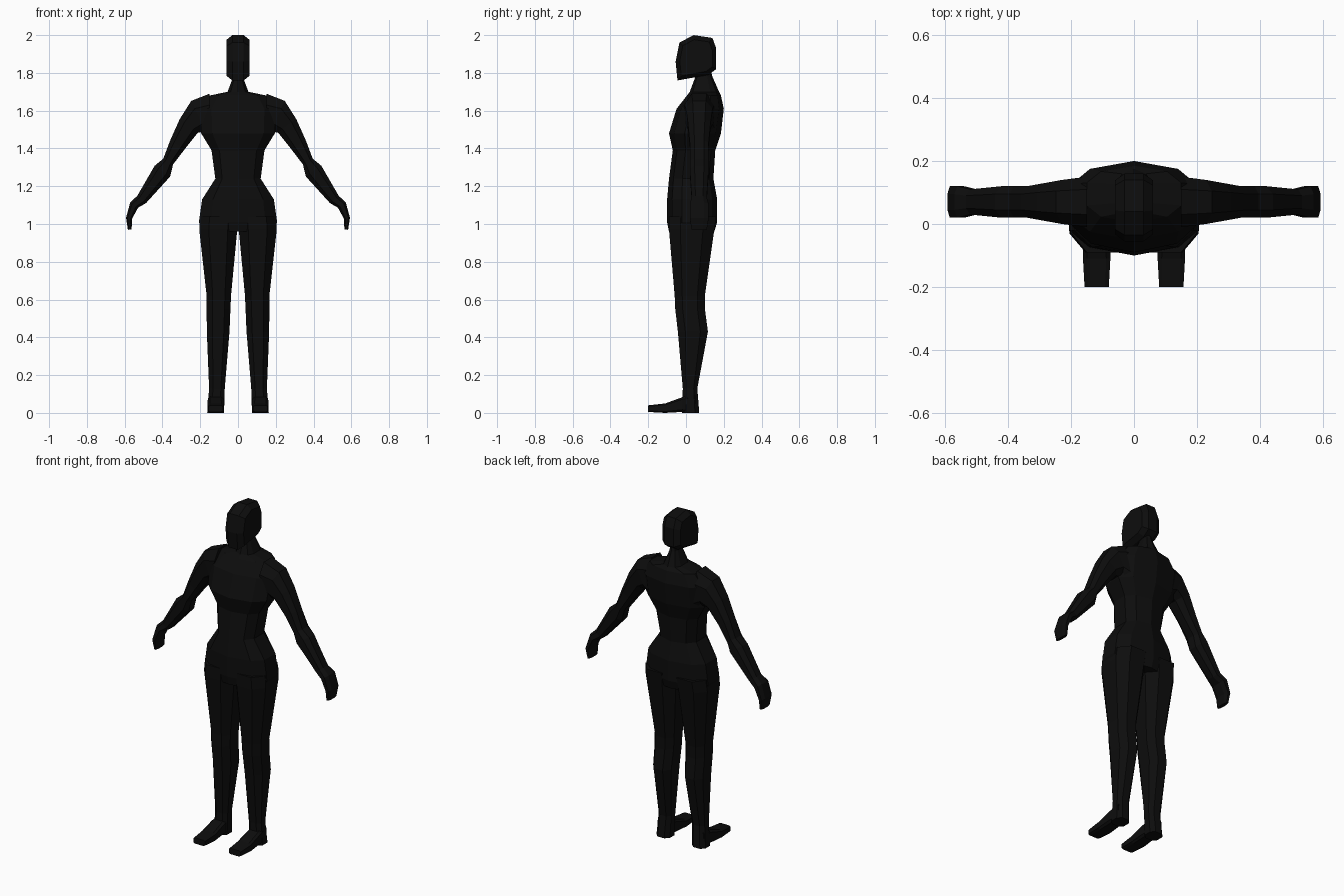
import bpy, bmesh
from mathutils import Vector

default_cube = bpy.data.objects.get("Cube")
if default_cube:
    bpy.data.objects.remove(default_cube, do_unlink=True)

shade = .004
black = bpy.data.materials.new("matte_black")
black.use_nodes = True
black.diffuse_color = (shade, shade, shade, 1)
shader = black.node_tree.nodes["Principled BSDF"]
shader.inputs["Base Color"].default_value = black.diffuse_color


def loft(name, rings, mirrored=False):
    """Skin a closed tube through rings that have equal point counts."""
    bm = bmesh.new()
    loops = [[bm.verts.new(point) for point in ring] for ring in rings]
    for lower, upper in zip(loops, loops[1:]):
        for i in range(len(lower)):
            # Index i - 1 wraps round to the last point of the ring
            bm.faces.new((lower[i - 1], lower[i], upper[i], upper[i - 1]))
    bm.faces.new(loops[0])
    bm.faces.new(loops[-1])
    bmesh.ops.recalc_face_normals(bm, faces=bm.faces)
    mesh = bpy.data.meshes.new(name)
    bm.to_mesh(mesh)
    bm.free()
    mesh.materials.append(black)
    part = bpy.data.objects.new(name, mesh)
    bpy.context.collection.objects.link(part)
    if mirrored:
        mirror = part.modifiers.new("mirror", 'MIRROR')
        mirror.use_mirror_merge = False


def octagon(center, across, along, cut=.5):
    """Rectangle with cut corners, spanned by two half axes."""
    corners = [(1, -cut), (1, cut), (cut, 1), (-cut, 1)]
    corners += [(-a, -b) for a, b in corners]
    return [center + across * a + along * b for a, b in corners]


def torso_ring(height, width, front, back):
    """Ten-sided section with a ridge down the chest and the spine."""
    middle, depth = (front + back) / 2, (back - front) / 2
    side = [(.7, -.8), (1, -.4), (1, .4), (.7, .8)]
    outline = [(0, -1)] + side + [(0, 1)] + [(-a, b) for a, b in reversed(side)]
    return [Vector((a * width, middle + b * depth, height)) for a, b in outline]


def leg_ring(height, inner, outer, front, back):
    center = Vector((inner + outer, front + back, height * 2)) / 2
    return octagon(center, Vector((outer - inner, 0, 0)) / 2,
                   Vector((0, back - front, 0)) / 2)


def foot_ring(y, inner, outer, bottom, top):
    center = Vector((inner + outer, y * 2, bottom + top)) / 2
    return octagon(center, Vector((outer - inner, 0, 0)) / 2,
                   Vector((0, 0, top - bottom)) / 2, cut=.7)


def joint(x, z, radius, depth=.05):
    """Point on the middle line of the arm, with its two half sizes."""
    return Vector((x, .07, z)), radius, depth


def limb_rings(joints):
    """Sections square to the path that runs through the joints."""
    last = len(joints) - 1
    for i, (center, radius, depth) in enumerate(joints):
        before, after = joints[max(i - 1, 0)][0], joints[min(i + 1, last)][0]
        depth_axis = Vector((0, depth, 0))
        outward = depth_axis.cross(before - after).normalized()
        yield octagon(center, outward * -radius, depth_axis)


# Torso from the crotch up to the neck
loft("torso_and_neck", [
    torso_ring(height=.96, width=.19, front=-.09, back=.15),
    torso_ring(height=1.01, width=.207, front=-.1, back=.165),
    torso_ring(height=1.13, width=.19, front=-.1, back=.165),
    torso_ring(height=1.24, width=.12, front=-.09, back=.145),
    torso_ring(height=1.39, width=.14, front=-.07, back=.155),
    torso_ring(height=1.48, width=.195, front=-.09, back=.185),
    torso_ring(height=1.61, width=.2, front=-.05, back=.2),
    torso_ring(height=1.68, width=.15, front=.005, back=.185),
    torso_ring(height=1.7, width=.055, front=.02, back=.175),
    torso_ring(height=1.78, width=.025, front=.05, back=.14),
    torso_ring(height=1.82, width=.025, front=.05, back=.13),
])

# Head as side-on slices, smaller at the outer faces to bevel the rim
head_middle = Vector((0, .055, 1.88))
head_outline = [Vector((0, y, z)) for y, z in (
    (-.045, 1.76), (-.055, 1.86), (-.035, 1.96), (.04, 2),
    (.14, 1.985), (.16, 1.93), (.16, 1.82), (.12, 1.79))]


def head_slice(x, scale):
    offset = Vector((x, 0, 0))
    return [head_middle.lerp(point, scale) + offset for point in head_outline]


loft("head", [
    head_slice(x=-.06, scale=.8), head_slice(x=-.03, scale=1),
    head_slice(x=.03, scale=1), head_slice(x=.06, scale=.8),
])

# Arm from inside the shoulder down to the fingertips
loft("arm_and_hand", limb_rings([
    joint(x=.15, z=1.57, radius=.12, depth=.08),
    joint(x=.21, z=1.57, radius=.09, depth=.07),
    joint(x=.26, z=1.52, radius=.06, depth=.06),
    joint(x=.32, z=1.42, radius=.045),
    joint(x=.37, z=1.33, radius=.03),
    joint(x=.4, z=1.28, radius=.05),
    joint(x=.51, z=1.13, radius=.03, depth=.04),
    joint(x=.55, z=1.1, radius=.025),
    joint(x=.577, z=1.03, radius=.016),
    joint(x=.573, z=.97, radius=.01, depth=.04),
]), mirrored=True)

# Leg from inside the hip down to the heel
loft("leg", [
    leg_ring(height=1.04, inner=0, outer=.2, front=-.09, back=.16),
    leg_ring(height=.97, inner=.004, outer=.205, front=-.09, back=.15),
    leg_ring(height=.62, inner=.037, outer=.166, front=-.06, back=.1),
    leg_ring(height=.55, inner=.04, outer=.166, front=-.057, back=.1),
    leg_ring(height=.43, inner=.045, outer=.165, front=-.043, back=.116),
    leg_ring(height=.13, inner=.07, outer=.153, front=-.017, back=.06),
    leg_ring(height=0, inner=.074, outer=.163, front=-.02, back=.07),
], mirrored=True)

# Foot from the ankle forward to the toes
loft("foot", [
    foot_ring(y=.05, inner=.08, outer=.155, bottom=0, top=.1),
    foot_ring(y=-.02, inner=.077, outer=.16, bottom=.005, top=.083),
    foot_ring(y=-.11, inner=.075, outer=.162, bottom=0, top=.05),
    foot_ring(y=-.2, inner=.08, outer=.157, bottom=.005, top=.04),
], mirrored=True)
